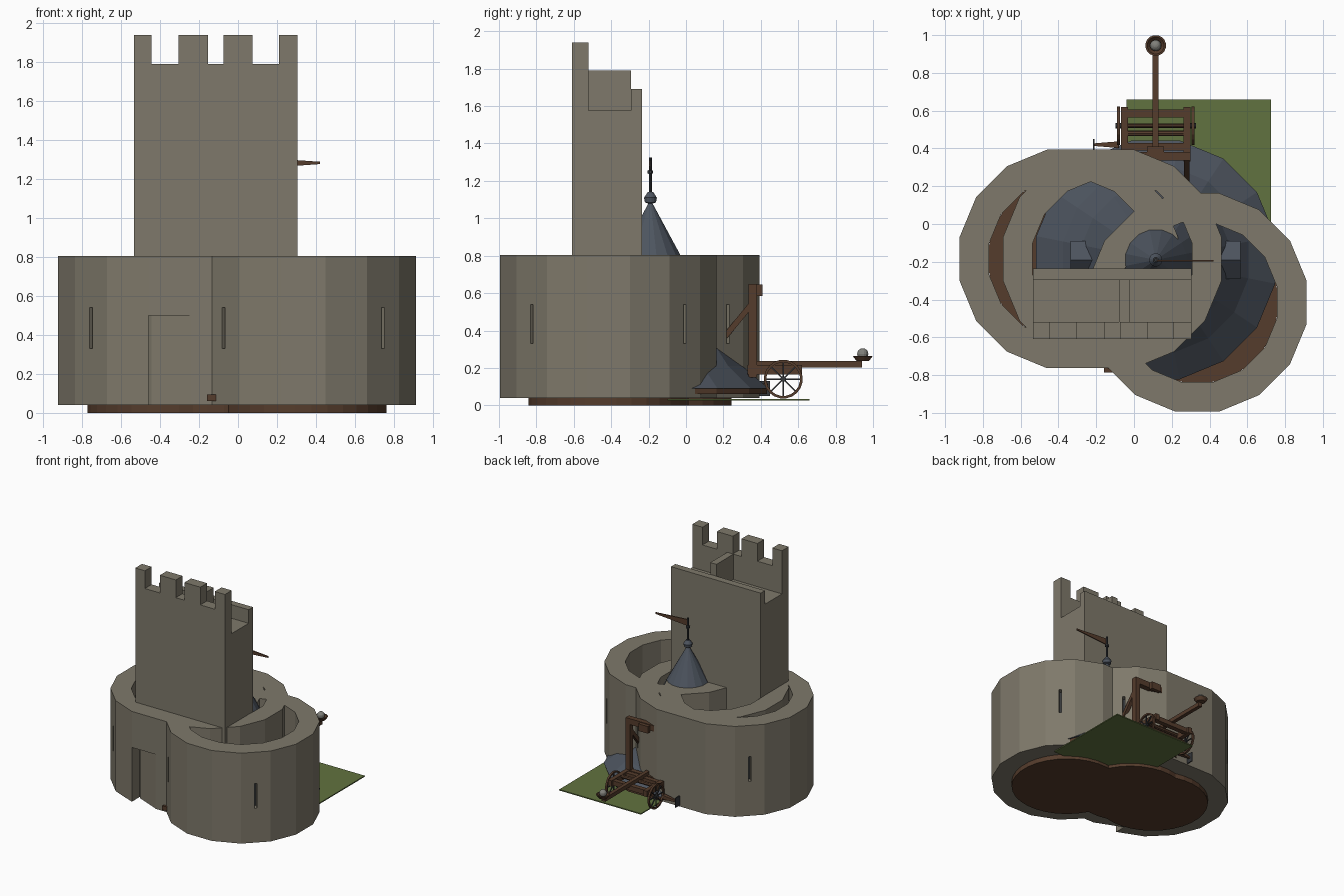
import bpy, bmesh, math
from mathutils import Vector, Matrix

cube = bpy.data.objects.get("Cube")
if cube:
    bpy.data.objects.remove(cube, do_unlink=True)


def material(name, rgb):
    m = bpy.data.materials.new(name)
    m.use_nodes = True
    m.diffuse_color = (*rgb, 1)
    m.node_tree.nodes["Principled BSDF"].inputs["Base Color"].default_value = (*rgb, 1)
    return m


STONE = material("stone", (0.21, 0.19, 0.145))
SLATE = material("slate", (0.075, 0.09, 0.115))
WOOD = material("wood", (0.09, 0.045, 0.025))
GRASS = material("grass", (0.12, 0.17, 0.05))
IRON = material("iron", (0.035, 0.038, 0.042))
BOULDER = material("boulder", (0.22, 0.22, 0.2))


def finish(name, bm, mat):
    bmesh.ops.remove_doubles(bm, verts=bm.verts, dist=0.0001)
    bmesh.ops.recalc_face_normals(bm, faces=bm.faces)
    me = bpy.data.meshes.new(name)
    bm.to_mesh(me)
    bm.free()
    ob = bpy.data.objects.new(name, me)
    bpy.context.collection.objects.link(ob)
    me.materials.append(mat)
    return ob


def box(name, lo, hi, mat, spin=None):
    """Box between two corners, optionally transformed afterwards."""
    bm = bmesh.new()
    bmesh.ops.create_cube(bm, size=1)
    lo, hi = Vector(lo), Vector(hi)
    bm.transform(Matrix.Translation((lo + hi) / 2) @ Matrix.Diagonal((*(hi - lo), 1)))
    if spin:
        bm.transform(spin)
    return finish(name, bm, mat)


def beam(name, p, q, w, mat, taper=1.0, sides=4):
    """Straight bar from p to q, square or round."""
    p, q = Vector(p), Vector(q)
    bm = bmesh.new()
    k = 0.7071 if sides == 4 else 0.5
    bmesh.ops.create_cone(bm, cap_ends=True, segments=sides, radius1=w * k,
                          radius2=w * k * taper, depth=(q - p).length)
    turn = Matrix.Rotation(math.pi / 4, 4, "Z") if sides == 4 else Matrix()
    bm.transform(Matrix.Translation((p + q) / 2)
                 @ (q - p).to_track_quat("Z", "Y").to_matrix().to_4x4() @ turn)
    return finish(name, bm, mat)


def lathe(name, profile, centre, mat, sides=16, closed=False, axis="Z"):
    """Turn (radius, height) points about an axis through centre."""
    bm = bmesh.new()
    rings = []
    for i in range(sides):
        a = 2 * math.pi * (i + 0.5) / sides
        rings.append([bm.verts.new((r * math.cos(a), r * math.sin(a), z)) for r, z in profile])
    count = len(profile) if closed else len(profile) - 1
    for i in range(sides):
        s, t = rings[i], rings[(i + 1) % sides]
        for j in range(count):
            k = (j + 1) % len(profile)
            bm.faces.new((s[j], t[j], t[k], s[k]))
    if axis == "X":
        bm.transform(Matrix.Rotation(math.pi / 2, 4, "Y"))
    bm.transform(Matrix.Translation(centre))
    return finish(name, bm, mat)


def cut(ob, cutter):
    mod = ob.modifiers.new("cut", "BOOLEAN")
    mod.operation, mod.solver, mod.object = "DIFFERENCE", "EXACT", cutter
    bpy.context.view_layer.objects.active = ob
    bpy.ops.object.modifier_apply(modifier=mod.name)
    bpy.data.objects.remove(cutter, do_unlink=True)


# Three overlapping round curtain walls with arrow slits, each on a wooden floor
WALL_BASE, WALL_TOP, OUTER, INNER = 0.04, 0.805, 0.59, 0.43
for label, cx, cy in (("west", -0.345, -0.185), ("middle", -0.115, -0.185), ("east", 0.335, -0.415)):
    wall = lathe(label + "_wall", [(OUTER, WALL_BASE), (OUTER, WALL_TOP), (INNER, WALL_TOP),
                                   (INNER, WALL_BASE)], (cx, cy, 0), STONE, closed=True)
    for i in range(4):
        place = Matrix.Translation((cx, cy, 0)) @ Matrix.Rotation(math.pi / 4 + i * math.pi / 2, 4, "Z")
        cut(wall, box("slit_cutter", (0.53, -0.01, 0.33), (0.65, 0.01, 0.54), STONE, place))
        box(label + "_slit_back", (0.525, -0.012, 0.32), (0.532, 0.012, 0.55), IRON, place)
    if label == "west":
        cut(wall, box("door_cutter", (-0.46, -0.85, 0.02), (-0.24, -0.5, 0.5), STONE))
    lathe(label + "_floor", [(0, 0), (INNER, 0), (INNER, 0.042), (0, 0.042)], (cx, cy, 0), WOOD, sides=32)

# Keep: solid block, battlements, rear parapet and divider
X0, X1, Y0, Y1 = -0.535, 0.305, -0.61, -0.235
box("keep_block", (X0, Y0, 0.04), (X1, Y1, 1.575), STONE)
box("keep_front_parapet", (X0, Y0, 1.575), (X1, -0.52, 1.79), STONE)
box("keep_back_parapet", (X0, -0.293, 1.575), (X1, Y1, 1.69), STONE)
box("keep_divider", (-0.08, -0.52, 1.575), (-0.022, -0.293, 1.79), STONE)
for a, b in ((X0, -0.445), (-0.305, -0.155), (-0.075, 0.075), (0.21, X1)):
    box("merlon", (a, Y0, 1.79), (b, -0.52, 1.94), STONE)

# Flared spire roof with eaves, dormers, finial and pennant
HUB = Vector((0.115, -0.19, 0))
lathe("spire_roof", [(0, 1.1), (0.165, 0.8), (0.285, 0.56), (0.4, 0.34), (0.5, 0.21), (0.645, 0.09),
                     (0, 0.085)], HUB, SLATE)
lathe("roof_eaves", [(0, 0.09), (0.635, 0.09), (0.635, 0.06), (0, 0.06)], HUB, WOOD)
for side in (-1, 1):
    bm = bmesh.new()
    ends = [[bm.verts.new((HUB.x + side * r, HUB.y + dy, z)) for dy, z in
             ((-0.1, 0.2), (-0.1, 0.36), (0, 0.45), (0.1, 0.36), (0.1, 0.2))] for r in (0.2, 0.45)]
    for e in ends:
        bm.faces.new(e)
    for j in range(5):
        k = (j + 1) % 5
        bm.faces.new((ends[0][j], ends[0][k], ends[1][k], ends[1][j]))
    finish("dormer", bm, SLATE)
lathe("finial_collar", [(0, 1.075), (0.03, 1.085), (0.035, 1.11), (0.015, 1.14), (0, 1.14)], HUB, SLATE)
beam("finial_pole", HUB + Vector((0, 0, 1.1)), HUB + Vector((0, 0, 1.325)), 0.018, IRON, sides=8)
lathe("finial_ring", [(0, 1.235), (0.016, 1.24), (0.016, 1.255), (0, 1.26)], HUB, IRON, sides=8)
bm = bmesh.new()
flag = [bm.verts.new((x, HUB.y, z)) for x, z in ((0.115, 1.255), (0.42, 1.277), (0.42, 1.289), (0.115, 1.31))]
bm.faces.new(flag)
pennant = finish("pennant", bm, WOOD)
pennant.modifiers.new("thickness", "SOLIDIFY").thickness = 0.008

# Lawn behind the walls
box("lawn", (-0.04, -0.1, 0.025), (0.725, 0.66, 0.034), GRASS)

# Catapult frame
MID = 0.115
for side in (-1, 1):
    x = MID + side * 0.165
    box("side_rail", (x - 0.018, 0.33, 0.165), (x + 0.018, 0.62, 0.215), WOOD)
    box("post", (x - 0.02, 0.335, 0.15), (x + 0.02, 0.38, 0.65), WOOD)
    beam("post_brace", (x, 0.21, 0.37), (x, 0.35, 0.54), 0.03, WOOD)
    # Spoked wheel
    wx = MID + side * 0.198
    lathe("wheel_rim", [(0.104, -0.008), (0.104, 0.008), (0.09, 0.008), (0.09, -0.008)],
          (wx, 0.52, 0.14), WOOD, sides=20, closed=True, axis="X")
    for i in range(4):
        a = i * math.pi / 4
        d = Vector((0, math.cos(a), math.sin(a))) * 0.095
        beam("wheel_spoke", Vector((wx, 0.52, 0.14)) - d, Vector((wx, 0.52, 0.14)) + d, 0.008, IRON)
    beam("wheel_hub", (wx - 0.015, 0.52, 0.14), (wx + 0.015, 0.52, 0.14), 0.03, IRON, sides=10)
for y in (0.36, 0.41, 0.585):
    box("cross_rail", (MID - 0.165, y - 0.02, 0.17), (MID + 0.165, y + 0.02, 0.21), WOOD)
beam("axle", (MID - 0.21, 0.52, 0.14), (MID + 0.21, 0.52, 0.14), 0.022, WOOD, sides=8)
beam("winch_roller", (MID - 0.165, 0.48, 0.2), (MID + 0.165, 0.48, 0.2), 0.03, WOOD, sides=8)
box("top_beam", (MID - 0.185, 0.335, 0.6), (MID + 0.185, 0.38, 0.65), WOOD)
box("arm_stop", (MID - 0.045, 0.38, 0.585), (MID + 0.045, 0.41, 0.645), WOOD)

# Throwing arm, bowl and boulder
box("throwing_arm", (MID - 0.016, 0.34, 0.203), (MID + 0.016, 0.94, 0.236), WOOD)
lathe("arm_bowl", [(0, 0.236), (0.035, 0.238), (0.055, 0.265), (0.045, 0.265), (0.03, 0.25), (0, 0.25)],
      (MID, 0.945, 0), WOOD)
lathe("boulder", [(0.03 * math.sin(t * math.pi / 8), 0.275 + 0.03 * math.cos(t * math.pi / 8))
                  for t in range(9)], (MID, 0.945, 0), BOULDER, sides=14)

# Tethering stake beside the catapult
beam("stake", (-0.08, 0.42, 0.1), (-0.21, 0.42, 0.09), 0.035, WOOD, taper=0.4)
box("stake_plate", (-0.218, 0.39, 0.05), (-0.21, 0.45, 0.13), IRON)
box("eaves_peg", (-0.16, -0.785, 0.06), (-0.105, -0.72, 0.095), WOOD)
